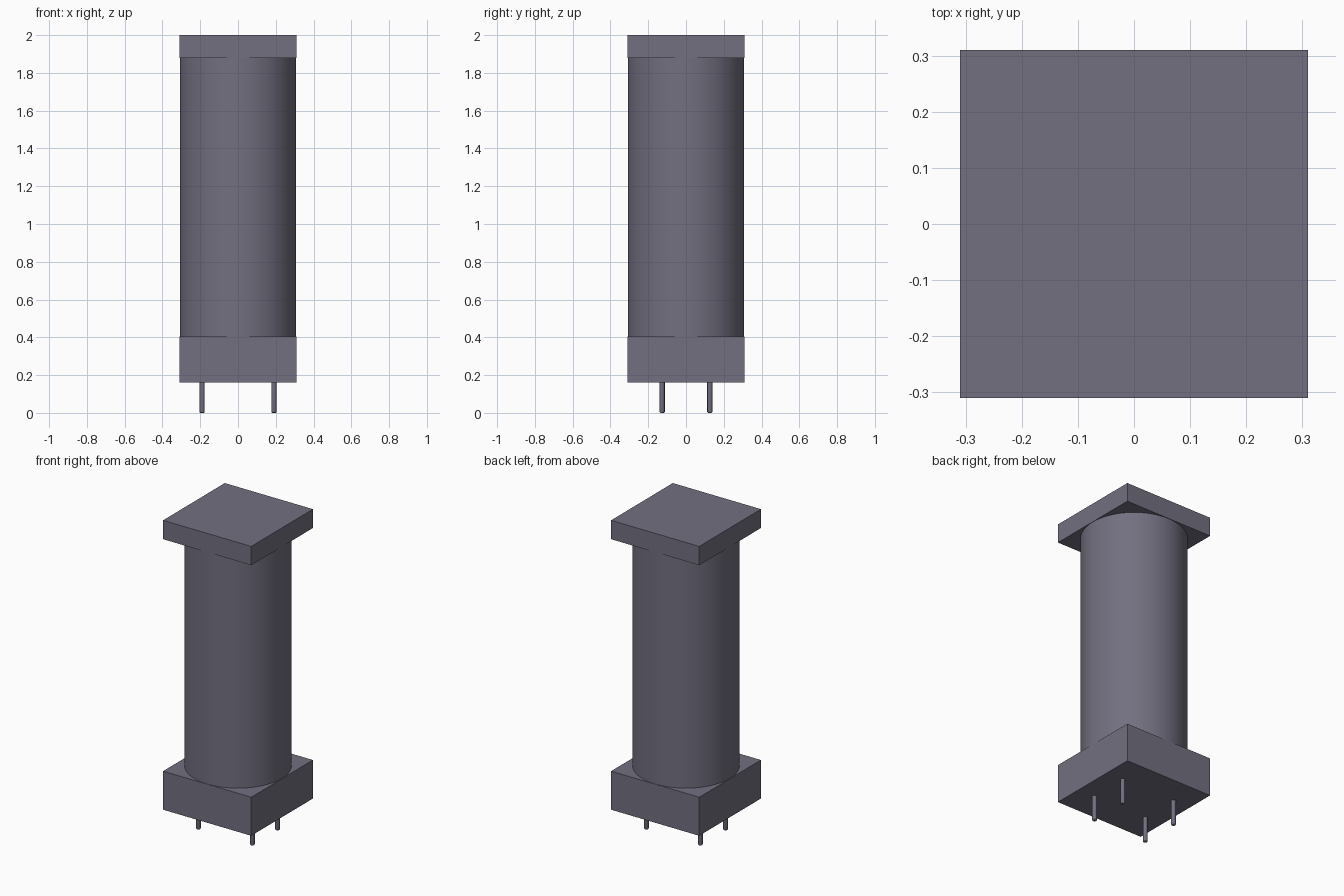
import bpy, bmesh, math
from mathutils import Matrix

cube = bpy.data.objects.get("Cube")
if cube:
    bpy.data.objects.remove(cube, do_unlink=True)

# Single slate grey finish
grey = bpy.data.materials.new("slate grey")
grey.use_nodes = True
COLOUR = (0.17, 0.162, 0.215, 1.0)
grey.diffuse_color = COLOUR
grey.node_tree.nodes["Principled BSDF"].inputs["Base Color"].default_value = COLOUR


def add_part(name, bm, smooth=False):
    mesh = bpy.data.meshes.new(name)
    bm.to_mesh(mesh)
    bm.free()
    mesh.materials.append(grey)
    obj = bpy.data.objects.new(name, mesh)
    bpy.context.collection.objects.link(obj)
    if smooth:
        bpy.ops.object.select_all(action="DESELECT")
        obj.select_set(True)
        bpy.context.view_layer.objects.active = obj
        bpy.ops.object.shade_smooth_by_angle(angle=math.radians(30))
    return obj


def block(name, half, z0, z1):
    bm = bmesh.new()
    m = Matrix.Translation((0, 0, (z0 + z1) / 2)) @ Matrix.Diagonal((2 * half, 2 * half, z1 - z0, 1))
    bmesh.ops.create_cube(bm, size=1, matrix=m)
    return add_part(name, bm)


def cylinder(name, radius, z0, z1, x=0, y=0, segments=64, round_tip=0):
    bm = bmesh.new()
    bmesh.ops.create_cone(bm, cap_ends=True, segments=segments, radius1=radius, radius2=radius,
                          depth=z1 - z0, matrix=Matrix.Translation((x, y, (z0 + z1) / 2)))
    if round_tip:
        rim = [e for e in bm.edges if all(v.co.z < z0 + 1e-4 for v in e.verts)]
        bmesh.ops.bevel(bm, geom=rim, offset=round_tip, segments=3, profile=0.5, affect="EDGES")
    return add_part(name, bm, smooth=True)


# Square flanges and the round body between them
HALF = 0.31
block("base_block", HALF, 0.16, 0.405)
block("top_plate", HALF, 1.88, 2.0)
cylinder("round_body", 0.308, 0.405, 1.88, segments=96)

# Four pins with rounded tips
for side, x in (("left", 0.19), ("right", -0.19)):
    for end, y in (("front", -0.126), ("back", 0.126)):
        cylinder(f"{end}_{side}_pin", 0.0135, 0.0, 0.17, x, y, segments=24, round_tip=0.006)
